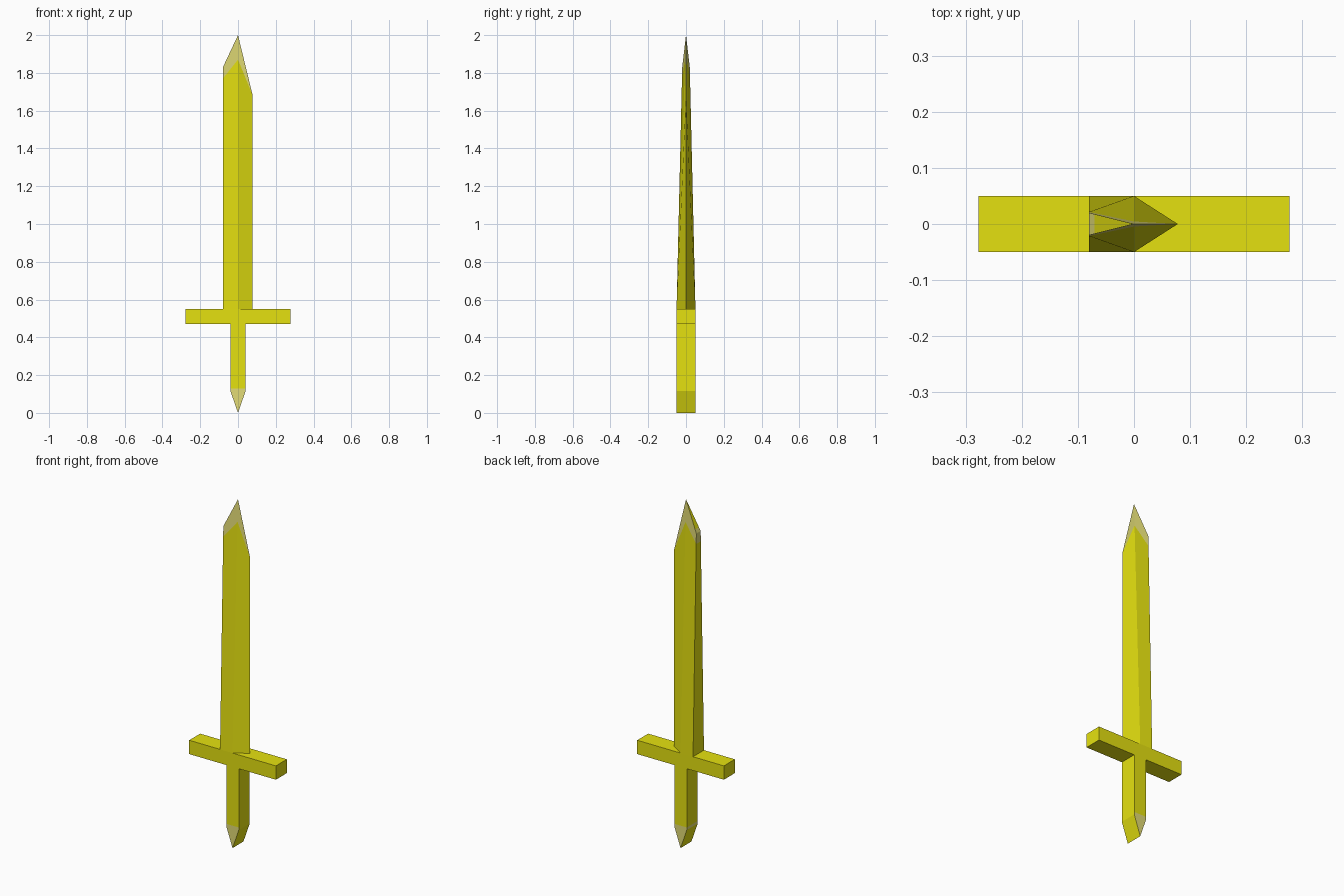
import bpy, bmesh

if "Cube" in bpy.data.objects:
    bpy.data.objects.remove(bpy.data.objects["Cube"])


def material(name, rgb):
    m = bpy.data.materials.new(name)
    m.diffuse_color = (*rgb, 1)
    m.use_nodes = True
    m.node_tree.nodes["Principled BSDF"].inputs["Base Color"].default_value = m.diffuse_color
    return m


YELLOW = material("golden yellow", (0.785, 0.755, 0.005))
PALE = material("pale worn yellow", (0.76, 0.71, 0.18))


def build(name, faces):
    """faces: list of (material index, corner points); shared corners are welded."""
    bm = bmesh.new()
    for mat, pts in faces:
        f = bm.faces.new([bm.verts.new(p) for p in pts])
        f.material_index = mat
    bmesh.ops.remove_doubles(bm, verts=bm.verts, dist=0.0005)
    bmesh.ops.recalc_face_normals(bm, faces=bm.faces)
    me = bpy.data.meshes.new(name)
    bm.to_mesh(me)
    bm.free()
    me.materials.append(YELLOW)
    me.materials.append(PALE)
    ob = bpy.data.objects.new(name, me)
    bpy.context.collection.objects.link(ob)
    return ob


D = 0.05  # half depth of the sword

# Blade: flat back edge at -x, bevelled cutting edge at +x, both sides mirrored in y
tip = (0, 0, 2)
edge_base, edge_top = (0.078, 0, 0.55), (0.078, 0, 1.68)
blade, spine = [], []
for s in (-1, 1):
    ridge, ridge_cut = (0, s * D, 0.55), (0, s * 0.0045, 1.87)
    back = [(-0.08, s * D, 0.55), (-0.08, s * 0.0214, 1.77),
            (-0.08, s * 0.02, 1.83), (-0.07, s * 0.0175, 1.85125)]
    blade += [
        (0, (ridge, edge_base, edge_top, ridge_cut)),
        (1, (ridge_cut, edge_top, tip)),
        (0, (ridge, ridge_cut, back[1], back[0])),
        (1, (ridge_cut, tip, back[3], back[2], back[1])),
    ]
    spine.append(back)
# Back edge, pale around the corner where it slopes to the tip
a, b = spine
for i, mat in enumerate((0, 1, 1)):
    blade.append((mat, (a[i], a[i + 1], b[i + 1], b[i])))
blade.append((0, (a[3], tip, b[3])))
build("blade", blade)

# Crossguard: plain bar
bpy.ops.mesh.primitive_cube_add(size=1, location=(0, 0, 0.51))
guard = bpy.context.object
guard.name = "crossguard"
guard.scale = (0.555, 2 * D, 0.08)
guard.data.materials.append(YELLOW)

# Grip: bar ending in a wedge, with pale lower end
W, top, cut, bevel = 0.04, 0.47, 0.13, 0.115
grip = []
for s in (-1, 1):
    y = s * D
    grip += [
        (0, ((-W, y, top), (W, y, top), (W, y, cut), (-W, y, cut))),
        (1, ((-W, y, cut), (W, y, cut), (W, y, bevel), (0, y, 0), (-W, y, bevel))),
    ]
    x = s * W
    for mat, (x0, z0), (x1, z1) in ((0, (x, top), (x, cut)),
                                    (int(s < 0), (x, cut), (x, bevel)),
                                    (0, (x, bevel), (0, 0))):
        grip.append((mat, ((x0, -D, z0), (x0, D, z0), (x1, D, z1), (x1, -D, z1))))
build("grip", grip)
